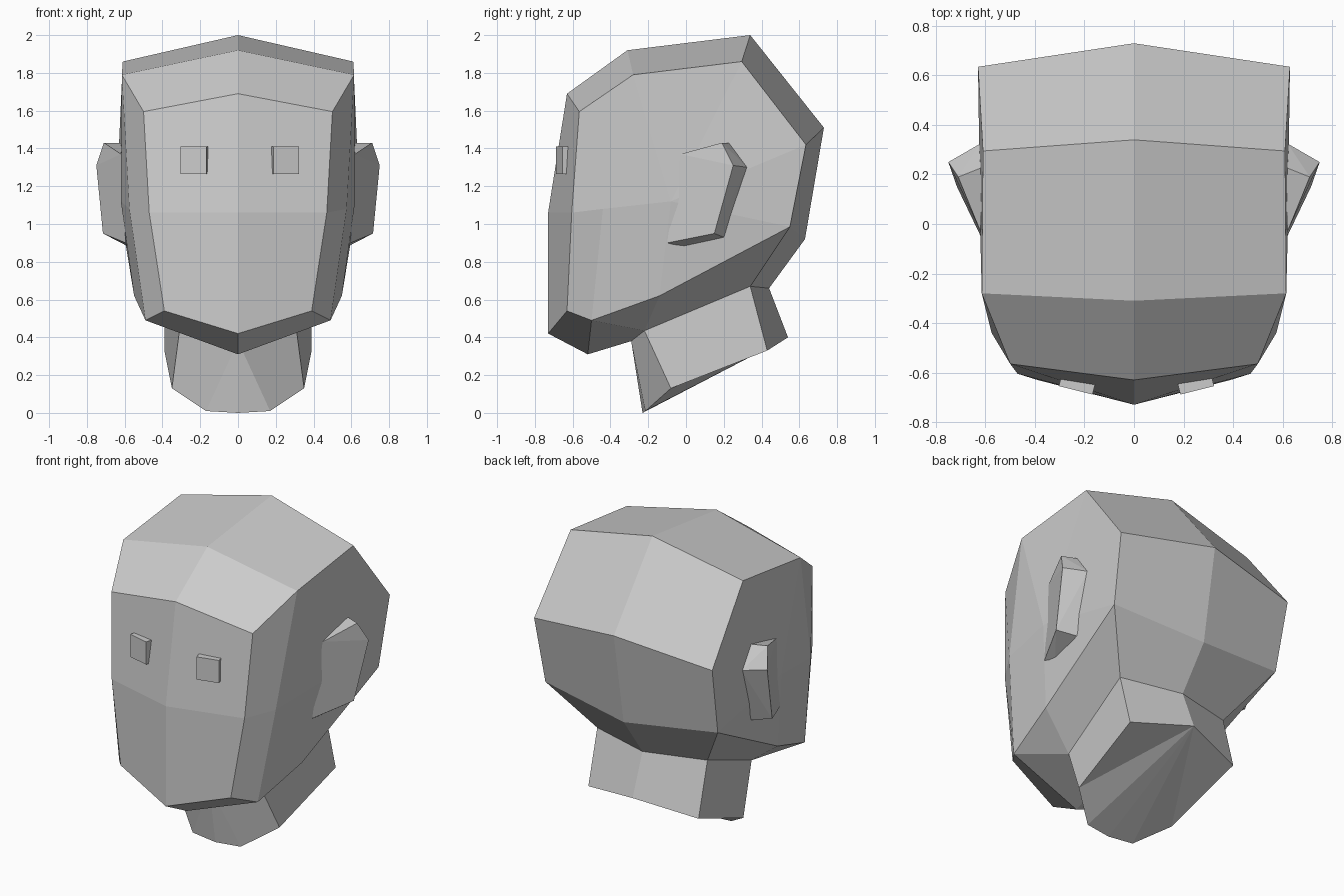
import bpy, bmesh, math
from mathutils import Matrix

if "Cube" in bpy.data.objects:
    bpy.data.objects.remove(bpy.data.objects["Cube"])

grey = bpy.data.materials.new("plain_grey")
grey.diffuse_color = (0.6, 0.6, 0.6, 1)
grey.use_nodes = True
grey.node_tree.nodes["Principled BSDF"].inputs["Base Color"].default_value = grey.diffuse_color


def finish(name, bm, mirror=True):
    """Turn a bmesh into a flat-shaded object, mirrored across x = 0."""
    if mirror:
        geom = bm.verts[:] + bm.edges[:] + bm.faces[:]
        bmesh.ops.mirror(bm, geom=geom, axis='X', merge_dist=0.0)
        bmesh.ops.remove_doubles(bm, verts=bm.verts[:], dist=0.001)
    bmesh.ops.recalc_face_normals(bm, faces=bm.faces[:])
    me = bpy.data.meshes.new(name)
    bm.to_mesh(me)
    bm.free()
    me.materials.append(grey)
    ob = bpy.data.objects.new(name, me)
    bpy.context.collection.objects.link(ob)
    return ob


def half_shell(name, pts, faces):
    """Build the right half from named points and mirror it."""
    bm = bmesh.new()
    v = {k: bm.verts.new(p) for k, p in pts.items()}
    for f in faces:
        bm.faces.new([v[k] for k in f.split()])
    return finish(name, bm)


# Neck ring where the neck meets the head
ring = {
    "n0": (0, -0.29, 0.38), "n1": (0.31, -0.22, 0.435),
    "n2": (0.39, 0.34, 0.67), "n3": (0, 0.44, 0.66),
}

# Head: m = centre line from chin round to nape, s = outer edge, i = side panel
half_shell("head", {
    **ring,
    "m0": (0, -0.52, 0.31), "m1": (0, -0.73, 0.42), "m2": (0, -0.73, 1.06),
    "m3": (0, -0.63, 1.69), "m4": (0, -0.31, 1.92), "m5": (0, 0.34, 2.0),
    "m6": (0, 0.73, 1.51), "m7": (0, 0.63, 0.92),
    "s0": (0.49, -0.50, 0.49), "s1": (0.39, -0.63, 0.54), "s2": (0.47, -0.605, 1.06),
    "s3": (0.50, -0.565, 1.595), "s4": (0.615, -0.28, 1.79), "s5": (0.61, 0.295, 1.86),
    "s6": (0.63, 0.635, 1.42), "s7": (0.61, 0.55, 0.985), "s8": (0.55, -0.14, 0.62),
    "i0": (0.575, -0.44, 1.08), "i1": (0.62, -0.08, 1.12),
}, [f"m{k} m{k+1} s{k+1} s{k}" for k in range(7)] + [
    "m7 n3 n2 s7", "s7 n2 n1 s8", "s8 n1 s0", "s0 n1 n0 m0",      # underside
    "s3 s4 i0 s2", "s2 i0 s0 s1",                                # cheek strip
    "s4 i1 i0", "i0 i1 s8 s0",                                   # side panels
    "s4 s5 i1", "s5 s6 i1", "s6 s7 i1", "s7 s8 i1",
])

# Neck: slanted stub with a fanned base
half_shell("neck", {
    **ring,
    "b0": (0, -0.23, 0.0), "b1": (0.17, -0.215, 0.01), "b2": (0.35, -0.08, 0.13),
    "b3": (0.39, 0.43, 0.33), "b4": (0, 0.54, 0.40),
}, ["n0 b1 b0", "n0 n1 b2 b1", "n1 n2 b3 b2", "n2 n3 b4 b3",
    "b4 b3 b2", "b4 b2 b1", "b4 b1 b0"])

# Ears: wedges opening towards the back
bm = bmesh.new()
for p in [(0.62, -0.03, 1.37), (0.71, 0.19, 1.43), (0.75, 0.25, 1.31),
          (0.715, 0.15, 0.95), (0.595, -0.10, 0.90),
          (0.61, 0.23, 1.43), (0.62, 0.325, 1.30),
          (0.60, 0.20, 0.93), (0.58, -0.02, 0.88)]:
    bm.verts.new(p)
bmesh.ops.convex_hull(bm, input=bm.verts[:])
bmesh.ops.dissolve_limit(bm, angle_limit=math.radians(4),
                         verts=bm.verts[:], edges=bm.edges[:])
finish("ears", bm)

# Eyes: thin square blocks following the slant of the face
for name, x, turn in (("left_eye", -0.23, -14), ("right_eye", 0.25, 14)):
    bm = bmesh.new()
    bmesh.ops.create_cube(bm, size=1, matrix=(
        Matrix.Translation((x, -0.65, 1.338))
        @ Matrix.Rotation(math.radians(turn), 4, 'Z')
        @ Matrix.Diagonal((0.14, 0.045, 0.145, 1))))
    finish(name, bm, mirror=False)
